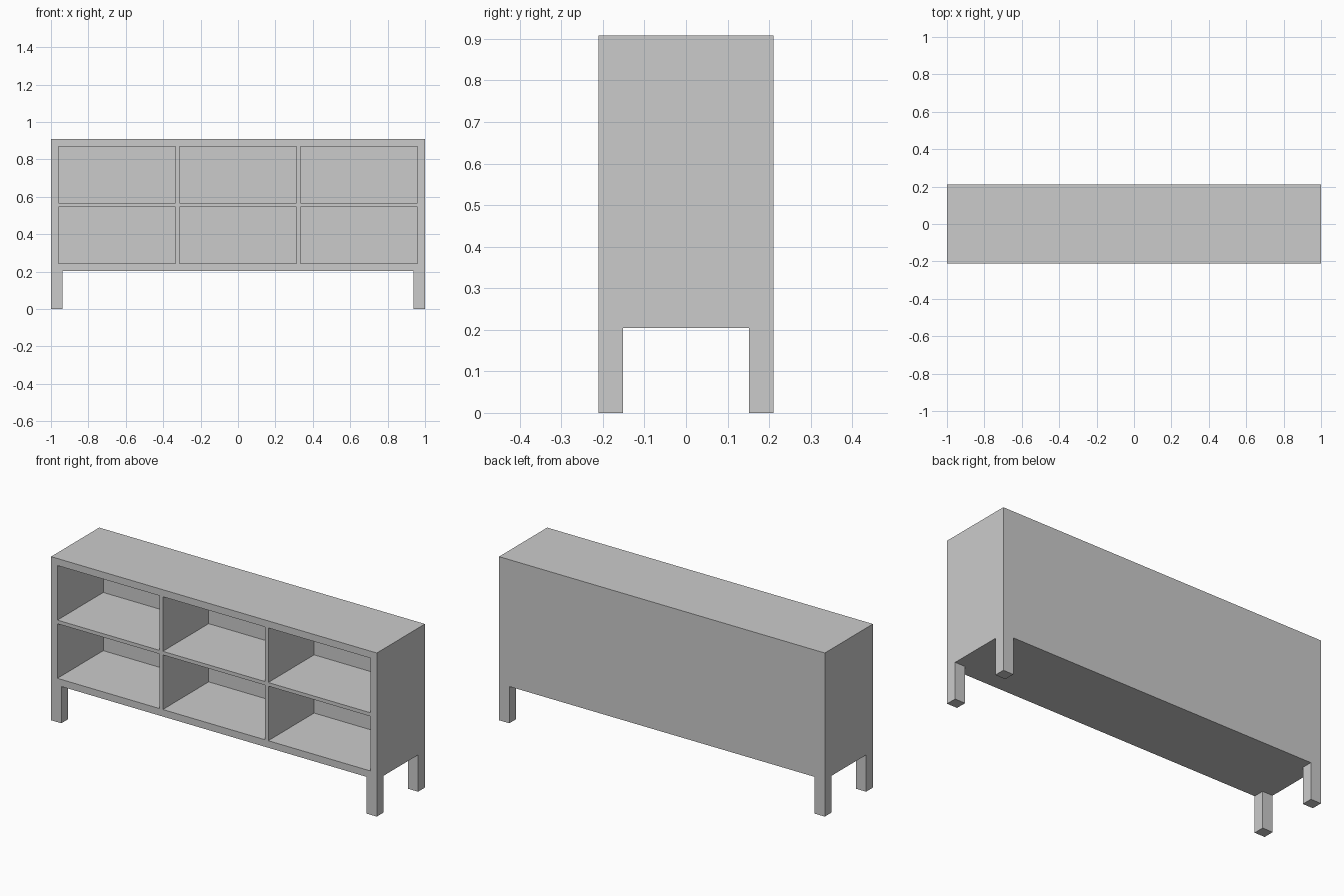
import bpy
import bmesh
from mathutils import Vector

cube = bpy.data.objects.get("Cube")
if cube:
    bpy.data.objects.remove(cube, do_unlink=True)

# Overall sizes
HALF_W, HALF_D = 1.0, 0.211
BASE, TOP = 0.204, 0.908
FRAME, BOARD, BACK = 0.039, 0.02, 0.02
LEG_W, LEG_D = 0.063, 0.06

grey = bpy.data.materials.new("plain_grey")
grey.use_nodes = True
colour = (0.6, 0.6, 0.6, 1.0)
grey.diffuse_color = colour
grey.node_tree.nodes["Principled BSDF"].inputs["Base Color"].default_value = colour


def openings(low, high, count):
    """Split a span into equal openings with a board between neighbours."""
    size = (high - low - BOARD * (count - 1)) / count
    starts = [low + i * (size + BOARD) for i in range(count)]
    return [(s, s + size) for s in starts]


def inside(value, spans):
    return any(a < value < b for a, b in spans)


def push(bm, faces, offset):
    """Extrude a set of faces along an offset and remove the old ones."""
    result = bmesh.ops.extrude_face_region(bm, geom=faces)
    verts = [g for g in result["geom"] if isinstance(g, bmesh.types.BMVert)]
    bmesh.ops.translate(bm, verts=verts, vec=offset)
    old = [f for f in faces if f.is_valid]
    bmesh.ops.delete(bm, geom=old, context="FACES")


columns = openings(-HALF_W + FRAME, HALF_W - FRAME, 3)
rows = openings(BASE + FRAME, TOP - FRAME, 2)

# Solid cabinet block
bm = bmesh.new()
bmesh.ops.create_cube(bm, size=1)
bmesh.ops.scale(bm, verts=bm.verts, vec=(2 * HALF_W, 2 * HALF_D, TOP - BASE))
bmesh.ops.translate(bm, verts=bm.verts, vec=(0, 0, (TOP + BASE) / 2))

# Score the block along the compartment and leg edges
cuts = [(0, x) for span in columns for x in span]
cuts += [(2, z) for span in rows for z in span]
for side in (-1, 1):
    cuts += [(0, side * (HALF_W - LEG_W)), (1, side * (HALF_D - LEG_D))]
for axis, place in cuts:
    normal = Vector((0, 0, 0))
    normal[axis] = 1
    bmesh.ops.bisect_plane(bm, geom=bm.verts[:] + bm.edges[:] + bm.faces[:],
                           plane_co=normal * place, plane_no=normal)
bm.normal_update()

# Four square legs drawn down from the corners
corners = [f for f in bm.faces if f.normal.z < -0.9
           and abs(f.calc_center_median().x) > HALF_W - LEG_W
           and abs(f.calc_center_median().y) > HALF_D - LEG_D]
push(bm, corners, (0, 0, -BASE))
bm.normal_update()

# Six open compartments, sunk back to a thin rear panel
front = [f for f in bm.faces if f.normal.y < -0.9
         and inside(f.calc_center_median().x, columns)
         and inside(f.calc_center_median().z, rows)]
push(bm, front, (0, 2 * HALF_D - BACK, 0))

bmesh.ops.recalc_face_normals(bm, faces=bm.faces)
mesh = bpy.data.meshes.new("shelf_cabinet")
bm.to_mesh(mesh)
bm.free()
mesh.materials.append(grey)
cabinet = bpy.data.objects.new("shelf_cabinet", mesh)
bpy.context.collection.objects.link(cabinet)
